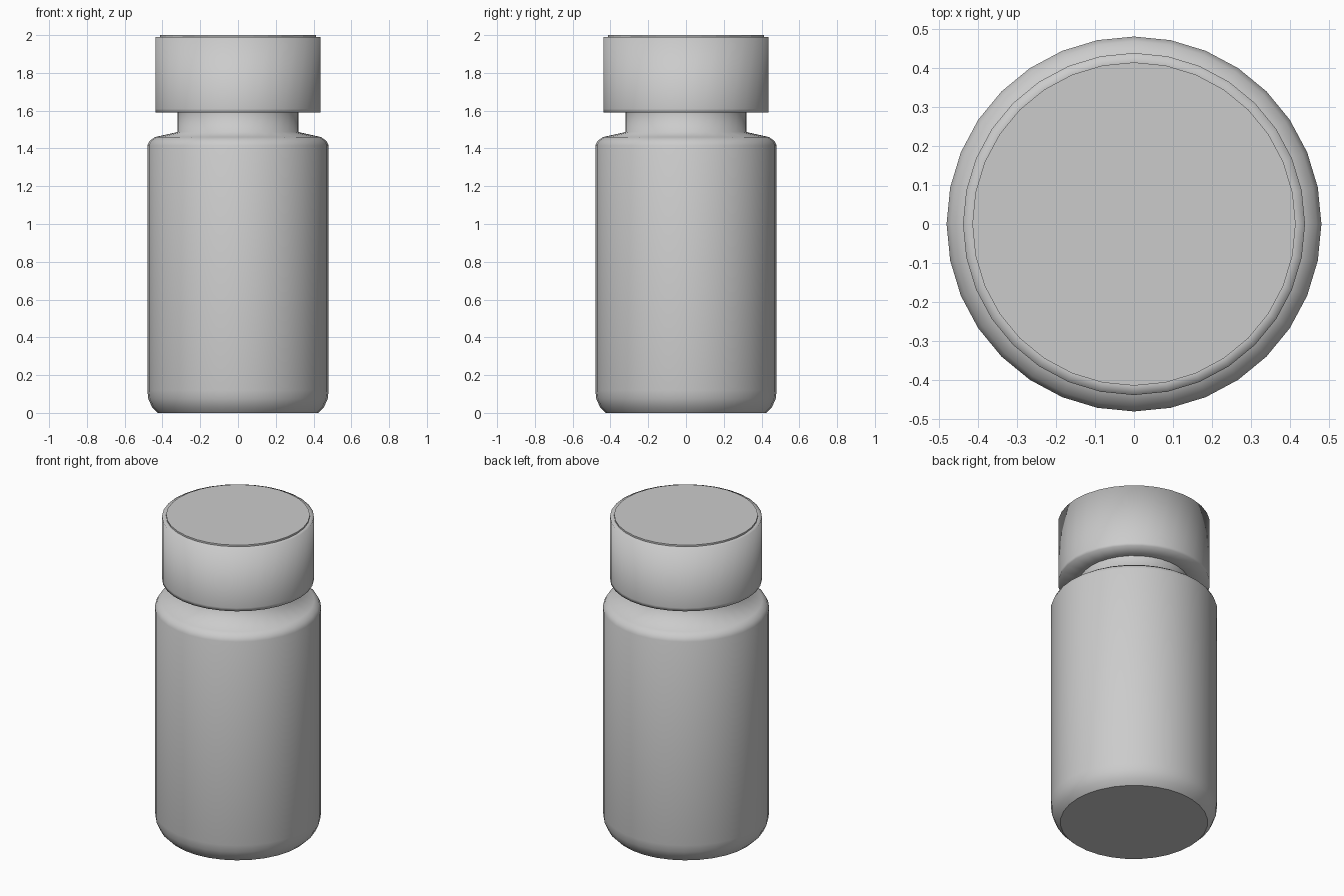
import bpy, bmesh
from math import cos, sin, tau

cube = bpy.data.objects.get("Cube")
if cube:
    bpy.data.objects.remove(cube)

SIDES = 32

grey = bpy.data.materials.new("plain grey")
grey.use_nodes = True
colour = (0.6, 0.6, 0.6, 1)
grey.diffuse_color = colour
grey.node_tree.nodes["Principled BSDF"].inputs["Base Color"].default_value = colour


def lathe(name, profile, sharp_radius=None):
    """Spin a (radius, height) profile listed from bottom to top, closing both ends."""
    bm = bmesh.new()
    rings = [[bm.verts.new((r * cos(tau * i / SIDES), r * sin(tau * i / SIDES), z))
              for i in range(SIDES)] for r, z in profile]
    for low, high in zip(rings, rings[1:]):
        for i in range(SIDES):
            j = (i + 1) % SIDES
            bm.faces.new((low[i], low[j], high[j], high[i])).smooth = True
    # flat end discs
    bm.faces.new(rings[0][::-1])
    bm.faces.new(rings[-1])
    # crisp edges around the raised disc
    if sharp_radius:
        for e in bm.edges:
            if all(abs(v.co.xy.length - sharp_radius) < 0.001 for v in e.verts):
                e.smooth = False
    mesh = bpy.data.meshes.new(name)
    bm.to_mesh(mesh)
    bm.free()
    mesh.materials.append(grey)
    obj = bpy.data.objects.new(name, mesh)
    bpy.context.collection.objects.link(obj)
    return obj


# Bottle: rounded base, straight wall, sloped shoulder, neck
lathe("bottle_body", [
    (0.425, 0), (0.455, 0.03), (0.475, 0.075), (0.48, 0.12),
    (0.48, 1.415), (0.468, 1.44), (0.44, 1.46), (0.32, 1.487),
    (0.32, 1.60)])

# Cap: soft-shaded wall with a slightly raised top disc
lathe("screw_cap", [
    (0.315, 1.59), (0.438, 1.59), (0.438, 1.61),
    (0.438, 1.99), (0.414, 1.99), (0.414, 2.0)], sharp_radius=0.414)
